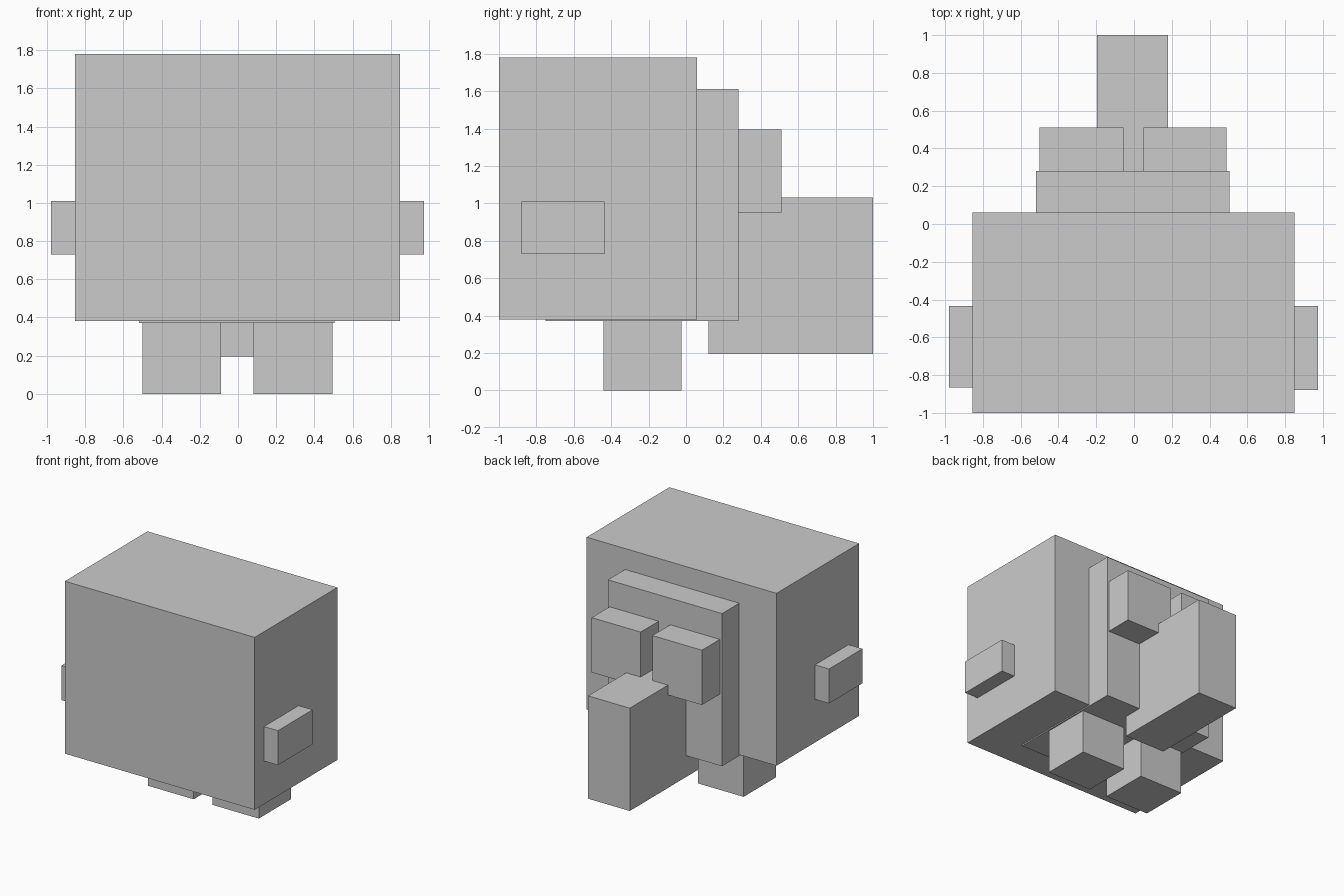
import bpy

if "Cube" in bpy.data.objects:
    bpy.data.objects.remove(bpy.data.objects["Cube"])

grey = bpy.data.materials.new("plain grey")
grey.diffuse_color = (0.6, 0.6, 0.6, 1.0)
grey.use_nodes = True
grey.node_tree.nodes["Principled BSDF"].inputs["Base Color"].default_value = grey.diffuse_color


def box(name, x, y, z):
    """Axis-aligned block from (min, max) ranges."""
    bpy.ops.mesh.primitive_cube_add(size=1, location=[(a + b) / 2 for a, b in (x, y, z)])
    ob = bpy.context.object
    ob.name = name
    ob.scale = [b - a for a, b in (x, y, z)]
    bpy.ops.object.transform_apply(location=False, rotation=False, scale=True)
    ob.data.materials.append(grey)
    return ob


# Main block and the slab set into its back
box("main_body", (-0.855, 0.85), (-1.0, 0.06), (0.38, 1.78))
box("back_slab", (-0.52, 0.505), (-0.75, 0.28), (0.37, 1.61))

# Long block projecting from the back
box("rear_block", (-0.195, 0.18), (0.12, 1.0), (0.195, 1.03))

# Paired parts: upper back blocks, legs and side stubs
box("left_upper_block", (-0.5, -0.055), (0.07, 0.51), (0.95, 1.395))
box("right_upper_block", (0.05, 0.49), (0.07, 0.51), (0.95, 1.395))
box("left_leg", (-0.5, -0.09), (-0.44, -0.025), (0.0, 0.42))
box("right_leg", (0.08, 0.495), (-0.44, -0.025), (0.0, 0.42))
box("left_stub", (-0.98, -0.7), (-0.865, -0.435), (0.73, 1.01))
box("right_stub", (0.7, 0.975), (-0.88, -0.435), (0.73, 1.01))
